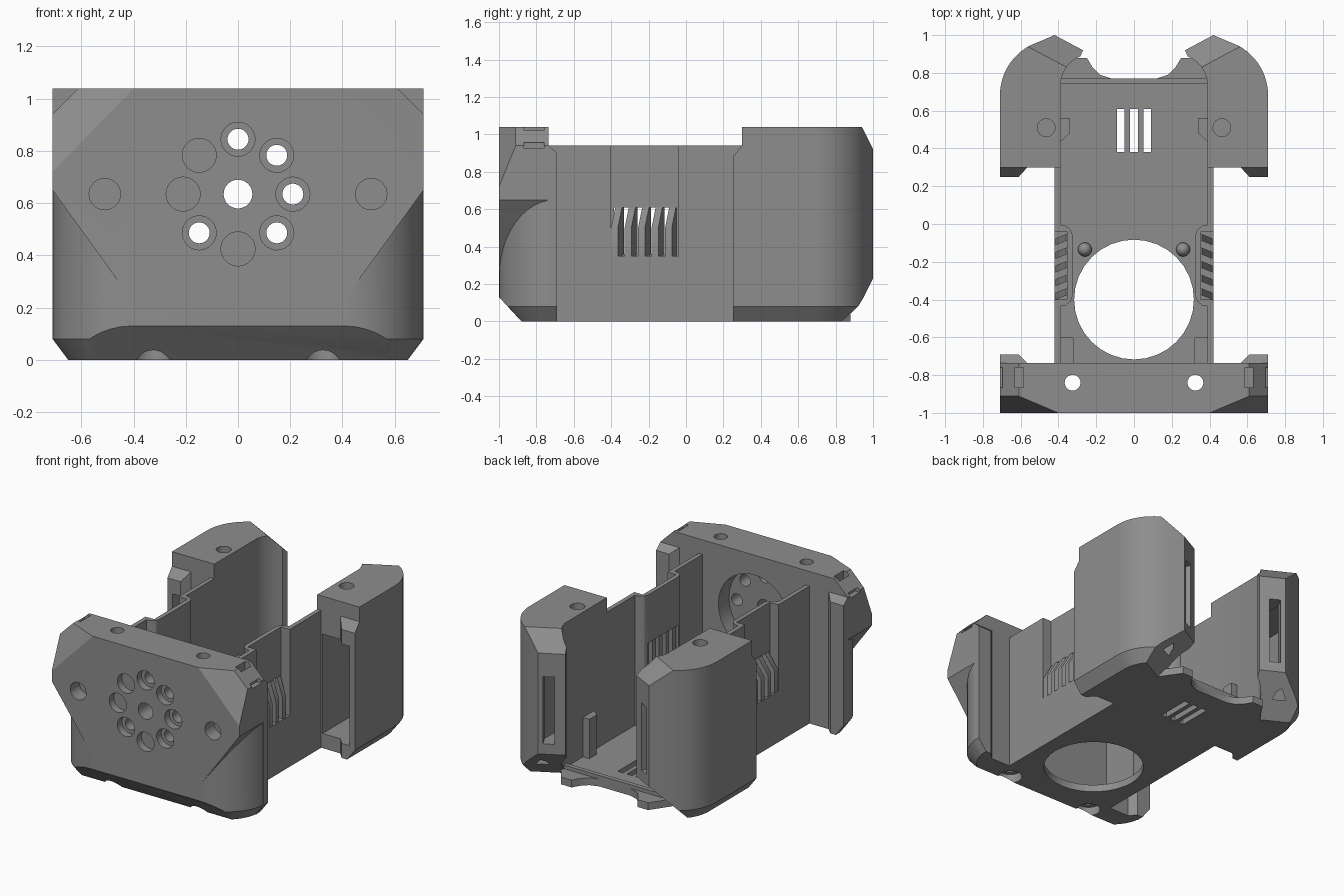
import bpy, bmesh, math
from mathutils import Vector

if "Cube" in bpy.data.objects:
    bpy.data.objects.remove(bpy.data.objects["Cube"])

grey = bpy.data.materials.new("plastic_grey")
grey.diffuse_color = (0.27, 0.27, 0.27, 1)
grey.use_nodes = True
grey.node_tree.nodes["Principled BSDF"].inputs["Base Color"].default_value = grey.diffuse_color


# ---------- helpers ----------
def loft(name, rings):
    """Solid through rings of equal point count, capped at both ends."""
    bm = bmesh.new()
    vs = [[bm.verts.new(p) for p in r] for r in rings]
    n = len(rings[0])
    bm.faces.new(vs[0])
    bm.faces.new(vs[-1])
    for a, b in zip(vs, vs[1:]):
        for i in range(n):
            j = (i + 1) % n
            bm.faces.new((a[i], a[j], b[j], b[i]))
    bmesh.ops.recalc_face_normals(bm, faces=bm.faces[:])
    me = bpy.data.meshes.new(name)
    bm.to_mesh(me)
    bm.free()
    ob = bpy.data.objects.new(name, me)
    bpy.context.collection.objects.link(ob)
    me.materials.append(grey)
    return ob


def prism(name, pts, z0, z1):
    return loft(name, [[(x, y, z) for x, y in pts] for z in (z0, z1)])


def box(name, x0, x1, y0, y1, z0, z1):
    return prism(name, [(x0, y0), (x1, y0), (x1, y1), (x0, y1)], z0, z1)


def arc(cx, cy, r, a0, a1, n=12):
    return [(cx + r * math.cos(math.radians(a0 + (a1 - a0) * i / n)),
             cy + r * math.sin(math.radians(a0 + (a1 - a0) * i / n))) for i in range(n + 1)]


def rod(axis, a, b, r, lo, hi):
    """Cylinder along z at (x=a, y=b), or along y at (x=a, z=b)."""
    ring = arc(a, b, r, 0, 360, 32)[:-1]
    if axis == 'z':
        return prism("cutter", ring, lo, hi)
    return loft("cutter", [[(p, y, q) for p, q in ring] for y in (lo, hi)])


def trim(ob, co, no):
    """Remove what lies on the normal side of a plane and cap it."""
    bm = bmesh.new()
    bm.from_mesh(ob.data)
    res = bmesh.ops.bisect_plane(bm, geom=bm.verts[:] + bm.edges[:] + bm.faces[:], dist=1e-5,
                                 plane_co=co, plane_no=no, clear_outer=True)
    edges = [e for e in bm.edges if e.is_boundary]
    bmesh.ops.holes_fill(bm, edges=edges, sides=0)
    bmesh.ops.recalc_face_normals(bm, faces=bm.faces[:])
    bm.to_mesh(ob.data)
    bm.free()


def bake(ob):
    dg = bpy.context.evaluated_depsgraph_get()
    me = bpy.data.meshes.new_from_object(ob.evaluated_get(dg))
    ob.modifiers.clear()
    ob.data = me


def boolean(ob, op, others):
    for o in others:
        m = ob.modifiers.new("bool", 'BOOLEAN')
        m.operation, m.solver, m.object = op, 'EXACT', o
        bake(ob)
        bpy.data.objects.remove(o)


def mirror(ob):
    m = ob.modifiers.new("mirror", 'MIRROR')
    m.use_mirror_merge = False
    bake(ob)


def inset_loft(name, outline, inset, z1):
    """Prism with a chamfered foot; inset maps points to the z = 0 ring."""
    return loft(name, [[(*p, 0) for p in inset], [(*p, 0.08) for p in outline],
                       [(*p, z1) for p in outline]])


# ---------- front block ----------
def front_outline(r):
    right = arc(0.41, -0.7, r, -90, 0) + [(0.41 + r, -0.735 + 0.035)]
    right = right[:-1] + [(0.41 + r, -0.695)]
    return right + [(-x, y) for x, y in reversed(right)]


front = inset_loft("front_block", front_outline(0.3), front_outline(0.24), 0.65)
trim(front, (0, -0.735, 0), (0, 1, 0))
wedge_r = [(0.4, 0.22), (0.71, 0.65), (0.71, 0.94), (0.61, 1.04)]
wedge = wedge_r + [(-x, z) for x, z in reversed(wedge_r)]
upper = loft("upper", [[(x, y, z) for x, z in wedge] for y in (-1, -0.735)])
for s in (1, -1):
    trim(upper, (s * 0.4, -1, 1.04), (s, -2.37, 0.97))
boolean(front, 'UNION', [upper])
cut = [box("cutter", -1, 1, -1.3, -0.5, -1, 0)]
trim(cut[0], (0, -1, 0), (0, -1, 0))
bpy.data.objects.remove(cut.pop())
toe = loft("cutter", [[(x, -1.1, -0.1), (x, -1.1, 0.2383), (x, -0.788, -0.1)] for x in (-1, 1)])
cut.append(toe)
cut.append(rod('y', 0, 0.635, 0.27, -0.85, -0.6))       # round pocket behind
cut.append(rod('y', 0, 0.635, 0.055, -1.1, -0.7))
for k in range(8):
    a = k * math.pi / 4
    x, z = 0.21 * math.cos(a), 0.635 + 0.21 * math.sin(a)
    cut += [rod('y', x, z, 0.04, -1.1, -0.7), rod('y', x, z, 0.065, -1.1, -0.95)]
for s in (1, -1):
    cut.append(rod('y', s * 0.51, 0.635, 0.06, -1.1, -0.9))
    cut.append(rod('z', s * 0.325, -0.84, 0.042, -0.1, 1.2))
    cut.append(rod('z', s * 0.325, -0.84, 0.075, -0.1, 0.06))
    for a, b, z0, z1 in ((0.585, 0.63, 0.98, 1.1), (0.675, 0.75, 0.925, 0.955)):
        cut.append(box("cutter", min(s * a, s * b), max(s * a, s * b), -0.865, -0.76, z0, z1))
boolean(front, 'DIFFERENCE', cut)

# locating lips behind the front block
lip = prism("front_lip", [(0.71, -0.69), (0.71, -0.74), (0.56, -0.74), (0.61, -0.69)], 0, 0.94)
trim(lip, (0, -0.69, 0.9), (0, 0.04, 0.045))
trim(lip, (0.71, 0, 0.08), (0.08, 0, -0.06))
mirror(lip)


# ---------- rear pods ----------
def pod_outline(r, tip):
    return ([(0.39, 0.30), (0.41 + r, 0.30)] + arc(0.41, 0.68, r, 0, 62) + [(0.42, tip), (0.27, 0.92)]
            + arc(0.22, 0.73, 0.17, 68, 10, 8))


pod = inset_loft("rear_pod", pod_outline(0.3, 1.0), pod_outline(0.24, 0.95), 1.04)
n = Vector((-0.47, 0.88, 0))
trim(pod, (0.42, 1.0, 0.92), n + Vector((0, 0, 1)))
trim(pod, (0.42, 1.0, 0.23), n - Vector((0, 0, 1)))
cavity = [(0.43, 0.2), (0.67, 0.2), (0.67, 0.68), (0.6, 0.85), (0.45, 0.93), (0.43, 0.9)]
side, c = Vector((0.88, 0.47, 0)) * 0.036, Vector((0.36, 0.97, 0))
slot = [(c + side + n * 0.1), (c - side + n * 0.1), (c - side - n * 0.27), (c + side - n * 0.27)]
boolean(pod, 'DIFFERENCE', [prism("cutter", cavity, 0.1, 0.78),
                            prism("cutter", [p.xy for p in slot], 0.3, 0.76),
                            rod('z', 0.465, 0.51, 0.047, 0.9, 1.2)])
mirror(pod)

rear_lip = prism("rear_lip", [(0.71, 0.25), (0.71, 0.305), (0.56, 0.305), (0.61, 0.25)], 0, 0.94)
trim(rear_lip, (0, 0.25, 0.88), (0, -0.06, 0.05))
trim(rear_lip, (0.71, 0, 0.08), (0.08, 0, -0.06))
boolean(rear_lip, 'DIFFERENCE', [box("cutter", 0.43, 0.67, 0.2, 0.4, 0.1, 0.78)])
mirror(rear_lip)

# ---------- tray floor ----------
half = [(0.42, -0.74), (0.42, 0.75), (0.33, 0.88), (0.25, 0.88), (0.22, 0.83), (0.18, 0.79), (0.12, 0.77)]
floor = prism("tray_floor", half + [(-x, y) for x, y in reversed(half)], 0, 0.05)
boolean(floor, 'DIFFERENCE', [rod('z', 0, -0.4, 0.317, -0.1, 0.2)]
        + [box("cutter", x - 0.02, x + 0.02, 0.38, 0.61, -0.1, 0.2) for x in (-0.07, 0, 0.07)])
box("floor_sill", -0.39, 0.39, 0.74, 0.77, 0.04, 0.075)

# ---------- side walls with grip recess ----------
wall = prism("side_wall", [(0.42, -0.74), (0.42, -0.40), (0.355, -0.40), (0.355, -0.04), (0.42, -0.04),
                           (0.42, 0.32), (0.39, 0.32), (0.39, -0.005), (0.36, -0.01), (0.335, -0.03),
                           (0.325, -0.06), (0.325, -0.38), (0.335, -0.41), (0.36, -0.43),
                           (0.39, -0.435), (0.39, -0.74)], 0, 0.94)
boolean(wall, 'DIFFERENCE', [box("cutter", 0.3, 0.4, -0.385, -0.055, 0.36, 0.61)])
mirror(wall)
mirror(box("recess_base", 0.35, 0.42, -0.41, -0.03, 0, 0.35))

# slanted grip slats
profile = [(0.335, 0.61), (0.36, 0.61), (0.415, 0.5), (0.415, 0.34), (0.335, 0.34)]
for i in range(5):
    y = -0.4 + 0.072 * i
    slat = loft("grip_slat", [[(x, y + w + (0.415 - x) * 0.4, z) for x, z in profile] for w in (0, 0.036)])
    mirror(slat)

# ---------- inner details ----------
mirror(prism("inner_post", [(0.395, 0.43), (0.395, 0.56), (0.34, 0.56), (0.34, 0.48)], 0.04, 0.32))
mirror(box("inner_ledge", 0.32, 0.395, -0.74, -0.6, 0.04, 0.09))
prof = [(0.037, 0.04), (0.037, 0.07), (0.03, 0.09), (0.018, 0.102), (0.004, 0.106)]
peg = loft("locating_peg", [[(x, y, z) for x, y in arc(0.26, -0.135, r, 0, 360, 20)[:-1]] for r, z in prof])
mirror(peg)

# crisp edges, smooth curves
for ob in bpy.data.objects:
    ob.select_set(True)
    bpy.context.view_layer.objects.active = ob
bpy.ops.object.shade_smooth_by_angle(angle=math.radians(30))
